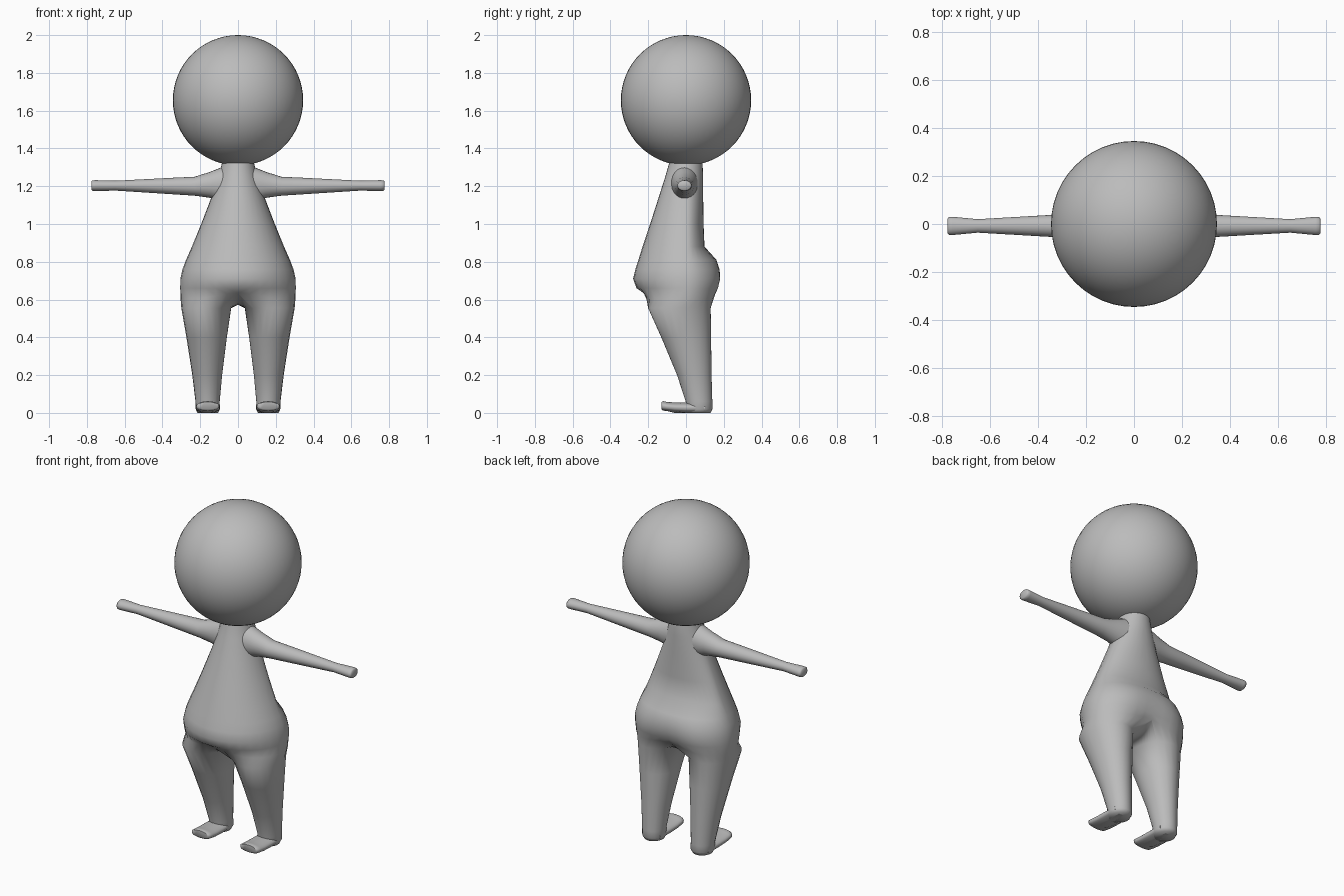
import bpy, bmesh
from math import sin, cos, pi, radians

if "Cube" in bpy.data.objects:
    bpy.data.objects.remove(bpy.data.objects["Cube"])

grey = bpy.data.materials.new("plain grey")
grey.diffuse_color = (0.5, 0.5, 0.5, 1)
grey.use_nodes = True
grey.node_tree.nodes["Principled BSDF"].inputs["Base Color"].default_value = grey.diffuse_color


def finish(bm, name, angle=60):
    bmesh.ops.remove_doubles(bm, verts=bm.verts, dist=1e-4)
    bmesh.ops.recalc_face_normals(bm, faces=bm.faces)
    me = bpy.data.meshes.new(name)
    bm.to_mesh(me)
    bm.free()
    ob = bpy.data.objects.new(name, me)
    bpy.context.collection.objects.link(ob)
    me.materials.append(grey)
    bpy.ops.object.select_all(action='DESELECT')
    ob.select_set(True)
    bpy.context.view_layer.objects.active = ob
    bpy.ops.object.shade_smooth_by_angle(angle=radians(angle))
    return ob


def bridge(bm, a, b, closed=True):
    n = len(a)
    for i in range(n if closed else n - 1):
        j = (i + 1) % n
        bm.faces.new((a[i], a[j], b[j], b[i]))


def loft(bm, rings):
    loops = [[bm.verts.new(p) for p in r] for r in rings]
    for a, b in zip(loops, loops[1:]):
        bridge(bm, a, b)
    bm.faces.new(loops[0])
    bm.faces.new(loops[-1])


# head
bm = bmesh.new()
bmesh.ops.create_uvsphere(bm, u_segments=48, v_segments=32, radius=0.345)
bmesh.ops.translate(bm, verts=bm.verts, vec=(0, 0, 1.655))
finish(bm, "head")

# body: each half is a leg loop that opens into a half torso arc
N = 16
LEG = [  # z, centre x, centre y, radius x, radius y
    (0.004, 0.16, 0.07, 0.055, 0.06), (0.02, 0.16, 0.07, 0.064, 0.07),
    (0.06, 0.161, 0.069, 0.064, 0.071), (0.2, 0.163, 0.044, 0.079, 0.092),
    (0.4, 0.166, 0.001, 0.107, 0.133), (0.555, 0.168, -0.035, 0.132, 0.167)]
TORSO = [  # z, half width, front y, back y, cleft depth
    (0.66, 0.306, -0.262, 0.197, 0.16), (0.71, 0.305, -0.28, 0.205, 0.12),
    (0.76, 0.294, -0.268, 0.193, 0.08), (0.81, 0.275, -0.252, 0.168, 0.04),
    (0.88, 0.244, -0.23, 0.098, 0), (1.0, 0.195, -0.19, 0.093, 0),
    (1.14, 0.141, -0.145, 0.091, 0), (1.25, 0.105, -0.11, 0.09, 0),
    (1.32, 0.085, -0.09, 0.088, 0), (1.37, 0.08, -0.08, 0.08, 0)]


def half_body(bm, side):
    loops = []
    for z, cx, cy, rx, ry in LEG:
        ang = [radians(-130 + 260 * k / N) for k in range(N + 1)]
        ang += [radians(130 + 100 * k / N) for k in range(1, N)]
        loops.append([bm.verts.new((side * (cx + rx * cos(a)), cy + ry * sin(a), z))
                      for a in ang])
    # hip loop: outer side is the torso arc, inner side is the crotch seam
    hip = []
    for k in range(2 * N):
        a = -pi / 2 + pi * k / N
        s = sin(a)
        y = s * (0.15 if s > 0 else 0.225)
        if k <= N:
            y = s * (0.18 - 0.03 * abs(s) ** 8 if s > 0 else 0.235 - 0.01 * abs(s) ** 8)
        x = 0.304 * cos(a) if 0 < k < N else 0
        z = 0.605 + 0.03 * s ** 8 if k <= N else 0.572 + 0.063 * s ** 4
        hip.append(bm.verts.new((side * x, y, z)))
    loops.append(hip)
    for a, b in zip(loops, loops[1:]):
        bridge(bm, a, b)
    bm.faces.new(loops[0])
    prev = hip[:N + 1]
    for z, w, front, back, cleft in TORSO:
        arc = []
        for k in range(N + 1):
            a = -pi / 2 + pi * k / N
            s = sin(a)
            y = s * back * (1 - cleft * s ** 10) if s > 0 else -s * front
            x = w * cos(a) if 0 < k < N else 0
            arc.append(bm.verts.new((side * x, y, z)))
        bridge(bm, prev, arc, False)
        prev = arc
    bm.faces.new(prev)


bm = bmesh.new()
for side in (1, -1):
    half_body(bm, side)
finish(bm, "body", 80)

# arms and feet
ARM = [  # x, centre z, radius y, radius z
    (0.04, 1.215, 0.075, 0.1), (0.1, 1.209, 0.068, 0.086), (0.15, 1.207, 0.06, 0.068),
    (0.23, 1.2, 0.052, 0.05), (0.34, 1.201, 0.046, 0.044), (0.65, 1.203, 0.028, 0.026),
    (0.755, 1.203, 0.038, 0.029), (0.77, 1.203, 0.037, 0.028), (0.776, 1.203, 0.03, 0.022)]
FOOT = [  # y, centre z, radius x, radius z
    (0.1, 0.028, 0.06, 0.026), (0.0, 0.028, 0.064, 0.026), (-0.06, 0.03, 0.064, 0.025),
    (-0.1, 0.034, 0.063, 0.024), (-0.122, 0.037, 0.06, 0.025), (-0.13, 0.039, 0.052, 0.019)]
turn = [2 * pi * i / 24 for i in range(24)]
for side, word in ((-1, "right"), (1, "left")):
    bm = bmesh.new()
    loft(bm, [[(side * x, -0.008 + ry * cos(t), z + rz * sin(t)) for t in turn]
              for x, z, ry, rz in ARM])
    finish(bm, word + "_arm", 70)
    bm = bmesh.new()
    # flattened sole, rounded upper
    loft(bm, [[(side * 0.16 + rx * cos(t), y,
                z + rz * (sin(t) if sin(t) > 0 else -abs(sin(t)) ** 0.6)) for t in turn]
              for y, z, rx, rz in FOOT])
    finish(bm, word + "_foot", 60)

# rest the soles on the ground
for ob in bpy.data.objects:
    for v in ob.data.vertices:
        if v.co.z < 0.006:
            v.co.z = 0
